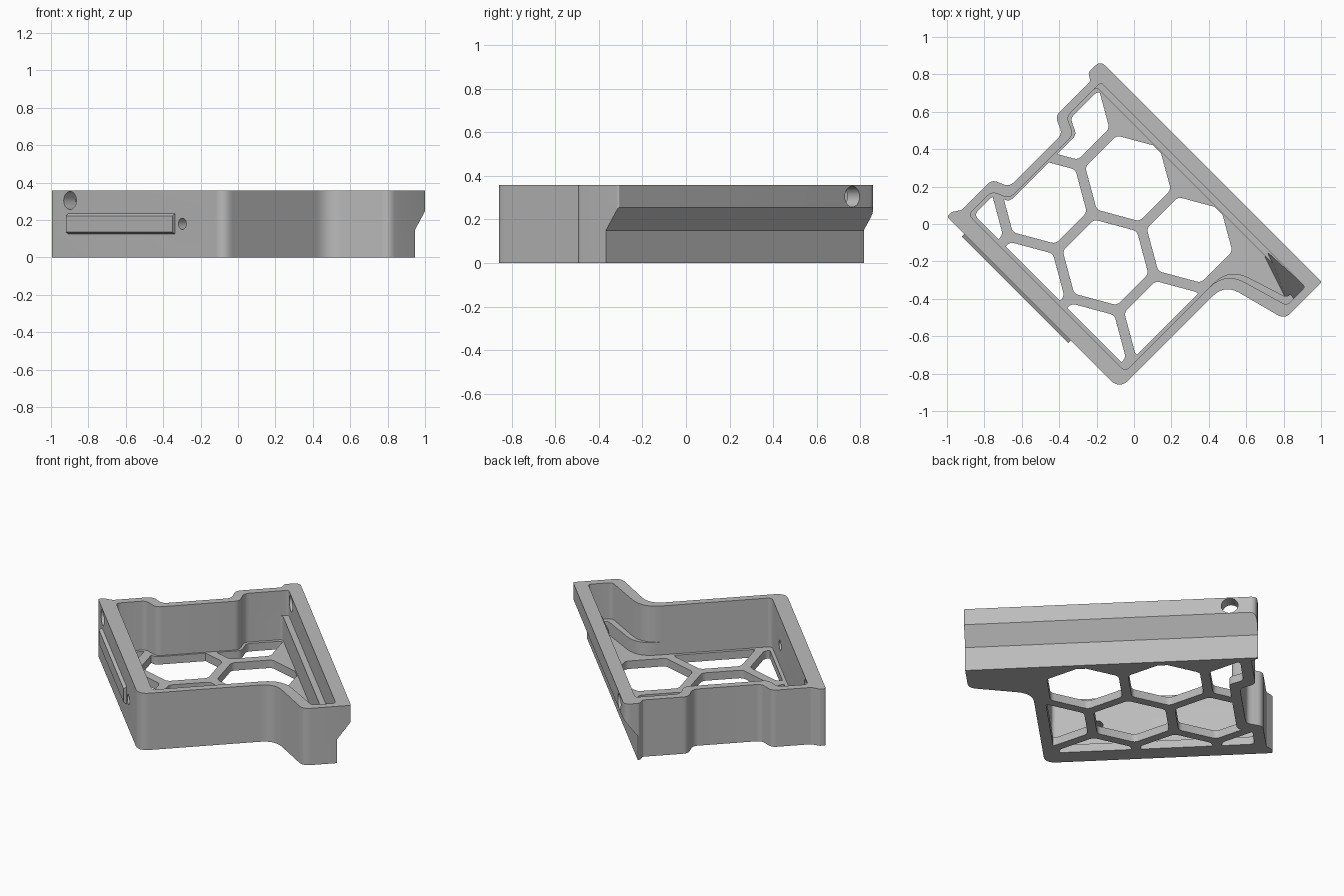
import bpy, bmesh, math
from mathutils import Vector, Matrix

cube = bpy.data.objects.get("Cube")
if cube:
    bpy.data.objects.remove(cube)

HEIGHT = 0.357
FLOOR = 0.05
TURN = Matrix.Rotation(math.radians(-45), 4, "Z")

grey = bpy.data.materials.new("plain_grey")
grey.use_nodes = True
colour = (0.5, 0.5, 0.5, 1)
grey.diffuse_color = colour
grey.node_tree.nodes["Principled BSDF"].inputs["Base Color"].default_value = colour


def rounded(corners, steps=7):
    """Round each (a, b, radius) corner of a closed outline."""
    points = []
    count = len(corners)
    for i, (a, b, radius) in enumerate(corners):
        here = Vector((a, b))
        before = (Vector(corners[i - 1][:2]) - here).normalized()
        after = (Vector(corners[(i + 1) % count][:2]) - here).normalized()
        reach = radius / math.tan(before.angle(after) / 2)
        start, end = here + before * reach, here + after * reach
        for s in range(steps + 1):
            t = s / steps
            points.append(start * (1 - t) ** 2 + here * 2 * t * (1 - t) + end * t * t)
    return points


def finish(name, bm):
    bmesh.ops.recalc_face_normals(bm, faces=bm.faces)
    mesh = bpy.data.meshes.new(name)
    bm.to_mesh(mesh)
    bm.free()
    mesh.transform(TURN)
    mesh.materials.append(grey)
    obj = bpy.data.objects.new(name, mesh)
    bpy.context.collection.objects.link(obj)
    return obj


def prism(name, outline, low, high, along="z"):
    """Extrude an outline along z, along the tray (u) or across it (v)."""
    place = {"z": lambda a, b, h: (a, b, h),
             "u": lambda a, b, h: (h, a, b),
             "v": lambda a, b, h: (a, h, b)}[along]
    bm = bmesh.new()
    ends = [[bm.verts.new(place(p[0], p[1], h)) for p in outline] for h in (low, high)]
    bm.faces.new(ends[0])
    bm.faces.new(ends[1])
    for i in range(len(outline)):
        bm.faces.new((ends[0][i - 1], ends[0][i], ends[1][i], ends[1][i - 1]))
    return finish(name, bm)


def combine(target, cutter, operation="DIFFERENCE"):
    mod = target.modifiers.new("cut", "BOOLEAN")
    mod.operation = operation
    mod.solver = "EXACT"
    mod.object = cutter
    bpy.context.view_layer.objects.active = target
    bpy.ops.object.modifier_apply(modifier=mod.name)
    bpy.data.objects.remove(cutter)


def circle(a, b, radius, count=32):
    return [(a + radius * math.cos(math.tau * i / count),
             b + radius * math.sin(math.tau * i / count)) for i in range(count)]


def cavity(side, ledge=0.0):
    """Inner outline, with the stepped end wall and the side pocket."""
    return rounded([
        (-0.66, -0.59, 0.03), (0.525, -0.59, 0.03),
        (0.525, 0.165 + ledge, 0.16), (0.885 - ledge, 0.27 + ledge, 0.03),
        (0.885 - ledge, side, 0.02), (-0.66, side, 0.02),
        (-0.66, 0.15, 0.05), (-0.567, 0.11, 0.05),
        (-0.567, -0.375, 0.05), (-0.66, -0.415, 0.05)])


# Outer body
tray = prism("tray_body", rounded([
    (-0.735, -0.68, 0.015), (0.57, -0.68, 0.07),
    (0.57, 0.115, 0.12), (0.93, 0.21, 0.06),
    (0.93, 0.49, 0.01), (-0.745, 0.49, 0.04),
    (-0.745, 0.40, 0.02), (-0.705, 0.375, 0.015),
    (-0.705, 0.11, 0.05), (-0.612, 0.07, 0.05),
    (-0.612, -0.33, 0.05), (-0.705, -0.37, 0.05),
    (-0.705, -0.6, 0.02), (-0.735, -0.645, 0.015)]), 0, HEIGHT)

# Overhang under the long rim
combine(tray, prism("overhang_cutter", [
    (0.41, -0.1), (0.41, 0.15), (0.49, 0.255), (0.6, 0.4), (0.7, -0.1)], -1, 1.2, "u"))

# Interior, from the floor up
combine(tray, prism("lower_cavity", cavity(0.375, 0.03), FLOOR, 0.16))
combine(tray, prism("middle_cavity", cavity(0.375), 0.13, 0.24))
combine(tray, prism("upper_cavity", cavity(0.41), 0.2, 0.5))

# Honeycomb openings, trimmed to the floor
PITCH = 0.465
ROW = PITCH * math.sqrt(3) / 2
for row in range(3):
    for col in range(3):
        u = -0.66 + PITCH * (col + (row % 2) / 2)
        v = 0.15 - ROW * row
        hexagon = [(a, b, 0.04) for a, b in circle(0, 0, 0.237, 6)]
        cell = prism("cell_cutter", [(u + p.y, v + p.x) for p in rounded(hexagon, 4)],
                     -0.1, 0.1)
        trim = prism("floor_trim", rounded([
            (-0.64, -0.57, 0.03), (0.505, -0.57, 0.03),
            (0.505, 0.37, 0.03), (-0.64, 0.37, 0.03),
            (-0.64, 0.16, 0.04), (-0.555, 0.12, 0.04),
            (-0.555, -0.385, 0.04), (-0.64, -0.425, 0.04)], 4), -0.2, 0.2)
        combine(cell, trim, "INTERSECT")
        if len(cell.data.vertices):
            combine(tray, cell)
        else:
            bpy.data.objects.remove(cell)

# Round holes through the two long walls
for low, high, u, z, radius in ((-0.8, -0.5, -0.59, 0.305, 0.048),
                                (0.35, 0.6, -0.59, 0.305, 0.048),
                                (-0.8, -0.5, 0.259, 0.18, 0.03)):
    combine(tray, prism("hole_cutter", circle(u, z, radius), low, high, "v"))

# Raised rail on the outer wall
rail = prism("side_rail", [
    (-0.67, 0.125), (-0.68, 0.125), (-0.698, 0.137),
    (-0.698, 0.223), (-0.68, 0.235), (-0.67, 0.235)], -0.604, 0.202, "u")

# Sloped gusset in the end pocket
bm = bmesh.new()
for point in ((0.62, 0.37, FLOOR), (0.62, 0.4, FLOOR), (0.62, 0.4, 0.24),
              (0.89, 0.28, FLOOR), (0.89, 0.4, FLOOR), (0.89, 0.412, 0.3)):
    bm.verts.new(point)
bmesh.ops.convex_hull(bm, input=bm.verts)
gusset = finish("pocket_gusset", bm)

# Smooth the rounded walls and keep the edges crisp
for obj in (tray, rail, gusset):
    bpy.ops.object.select_all(action="DESELECT")
    obj.select_set(True)
    bpy.context.view_layer.objects.active = obj
    bpy.ops.object.shade_smooth_by_angle(angle=math.radians(30))
